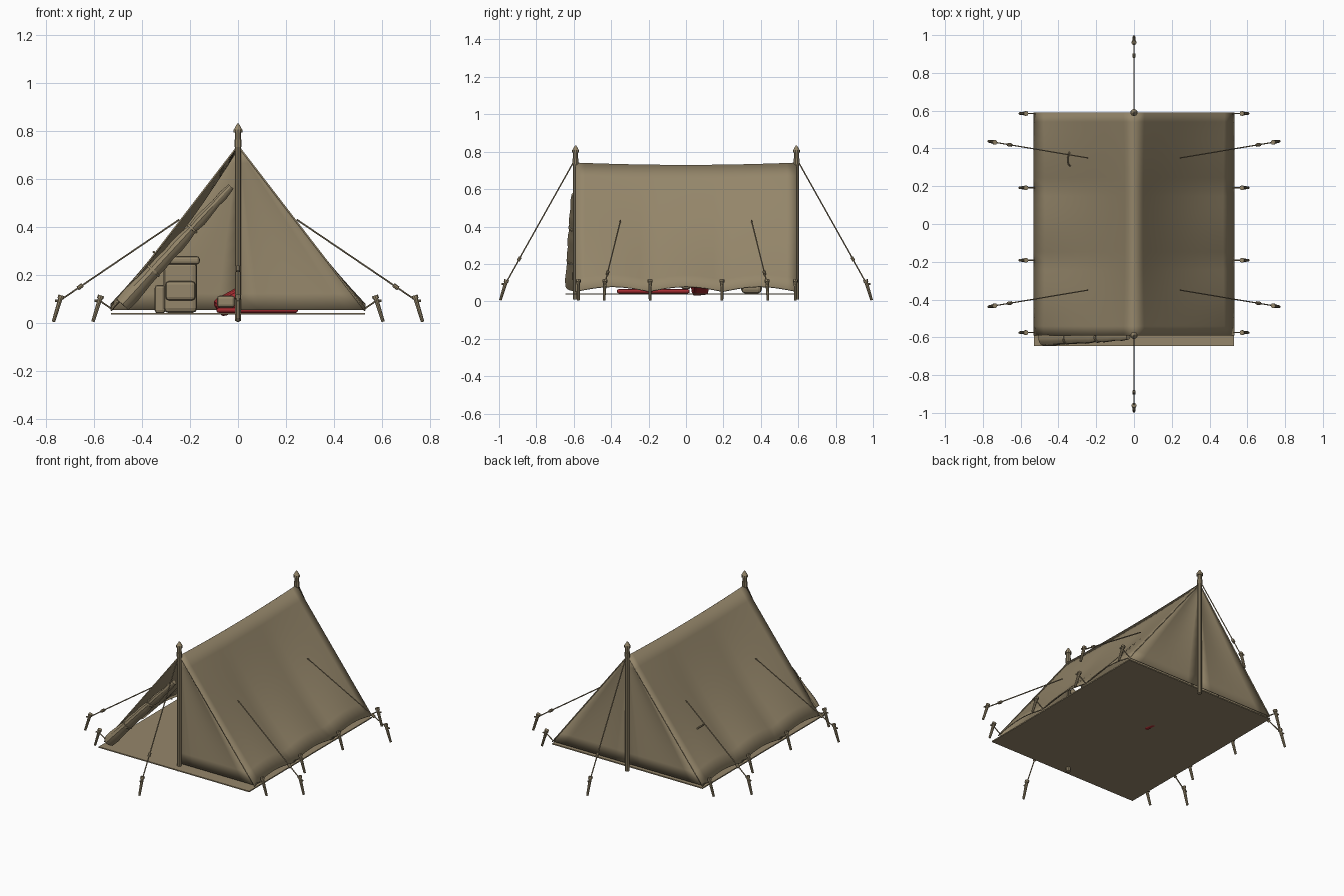
import bpy, bmesh, math
from mathutils import Vector, Matrix, Euler

if "Cube" in bpy.data.objects:
    bpy.data.objects.remove(bpy.data.objects["Cube"])


def material(name, rgb):
    m = bpy.data.materials.new(name)
    m.diffuse_color = (*rgb, 1)
    m.use_nodes = True
    m.node_tree.nodes["Principled BSDF"].inputs["Base Color"].default_value = m.diffuse_color
    return m


KHAKI = material("khaki_canvas", (0.30, 0.24, 0.145))
RED = material("red_bedding", (0.38, 0.025, 0.03))


def finish(name, bm, mat=KHAKI, smooth=None):
    bmesh.ops.recalc_face_normals(bm, faces=bm.faces)
    me = bpy.data.meshes.new(name)
    bm.to_mesh(me)
    bm.free()
    me.materials.append(mat)
    ob = bpy.data.objects.new(name, me)
    bpy.context.collection.objects.link(ob)
    if smooth:
        bpy.context.view_layer.objects.active = ob
        ob.select_set(True)
        bpy.ops.object.shade_smooth_by_angle(angle=math.radians(smooth))
        ob.select_set(False)
    return ob


def rod(bm, a, b, r1, r2=None, n=8):
    """Straight tapered rod from a to b."""
    a, b = Vector(a), Vector(b)
    d = b - a
    mat = Matrix.Translation((a + b) / 2) @ d.to_track_quat('Z', 'Y').to_matrix().to_4x4()
    bmesh.ops.create_cone(bm, cap_ends=True, segments=n, radius1=r1,
                          radius2=r1 if r2 is None else r2, depth=d.length, matrix=mat)


def sheet(name, f, nu, nv, thick=0.006):
    """Cloth surface from a function of u and v."""
    bm = bmesh.new()
    g = [[bm.verts.new(f(i / nu, j / nv)) for j in range(nv + 1)] for i in range(nu + 1)]
    for i in range(nu):
        for j in range(nv):
            bm.faces.new((g[i][j], g[i + 1][j], g[i + 1][j + 1], g[i][j + 1]))
    bmesh.ops.remove_doubles(bm, verts=bm.verts, dist=1e-5)
    ob = finish(name, bm, smooth=30)
    s = ob.modifiers.new("thickness", 'SOLIDIFY')
    s.thickness, s.offset = thick, 0
    return ob


def box(name, loc, size, mat=KHAKI, bevel=0.015, rot=(0, 0, 0)):
    bm = bmesh.new()
    bmesh.ops.create_cube(bm, size=1)
    bmesh.ops.scale(bm, vec=size, verts=bm.verts)
    bmesh.ops.bevel(bm, geom=bm.edges[:], offset=bevel, segments=2, affect='EDGES', profile=0.5)
    bmesh.ops.transform(bm, verts=bm.verts,
                        matrix=Matrix.Translation(loc) @ Euler(rot).to_matrix().to_4x4())
    return finish(name, bm, mat)


# roof: sagging ridge, sides drawn in, eaves scalloped between pegs
def roof(side):
    def f(u, t):
        y = -0.59 + 1.18 * u
        k = 1 - (y / 0.59) ** 2
        ridge = 0.74 - 0.012 * k
        eave = 0.052 + 0.026 * abs(math.sin(3 * math.pi * u))
        sag = 0.032 * k * math.sin(math.pi * t)
        return (side * (0.53 * t - 0.79 * sag), y, ridge + (eave - ridge) * t - 0.61 * sag)
    return f


# triangular end walls
def wall(side, y):
    def f(u, v):
        sag = 0.012 * math.sin(math.pi * u) * math.sin(math.pi * v)
        return (side * 0.527 * u * v, y - math.copysign(sag, y), 0.735 - 0.68 * u)
    return f


for s, n in ((-1, "left"), (1, "right")):
    sheet("roof_" + n, roof(s), 24, 10)
    sheet("back_wall_" + n, wall(s, 0.585), 10, 6, 0.005)
sheet("front_door_closed", wall(1, -0.582), 10, 6, 0.005)

# ground sheet
bm = bmesh.new()
bmesh.ops.create_cube(bm, size=1, matrix=Matrix.Translation((0, -0.0275, 0.039))
                      @ Matrix.Diagonal((1.06, 1.235, 0.007, 1)))
finish("ground_sheet", bm)

# rolled door: lumpy tapered roll along the left roof edge
bm = bmesh.new()
top, bot = Vector((-0.03, -0.598, 0.570)), Vector((-0.482, -0.608, 0.078))
rot = (bot - top).to_track_quat('Z', 'Y').to_matrix()
rings, N = [], 12
for i in range(15):
    t = i / 14
    r = 0.014 + 0.022 * t ** 0.7 + 0.0025 * math.sin(i * 2.1)
    if i in (5, 10):
        r *= 0.86
    c = top.lerp(bot, t)
    rings.append([bm.verts.new(c + rot @ Vector((
        r * (1 + 0.07 * math.sin(3 * a + 1.5 * t)) * math.cos(a),
        r * (1 + 0.07 * math.sin(3 * a + 1.5 * t)) * math.sin(a), 0)))
        for a in (2 * math.pi * k / N for k in range(N))])
for p, q in zip(rings, rings[1:]):
    for k in range(N):
        bm.faces.new((p[k], p[(k + 1) % N], q[(k + 1) % N], q[k]))
bm.faces.new(rings[0])
bm.faces.new(rings[-1])
finish("front_door_rolled", bm, smooth=30)
bm = bmesh.new()
for t in (5 / 14, 10 / 14):
    c, d = top.lerp(bot, t), (bot - top).normalized() * 0.005
    rod(bm, c - d, c + d, 0.017 + 0.021 * t ** 0.7, n=12)
finish("door_ties", bm)

# poles with pointed caps
for y, n in ((-0.59, "front"), (0.59, "back")):
    bm = bmesh.new()
    rod(bm, (0, y, 0.01), (0, y, 0.80), 0.0135, n=10)
    rod(bm, (0, y, 0.795), (0, y, 0.808), 0.019, n=10)
    rod(bm, (0, y, 0.808), (0, y, 0.832), 0.018, 0.004, n=10)
    rod(bm, (0, y, 0.735), (0, y, 0.765), 0.016, n=10)
    finish(n + "_pole", bm)


# pegs lean with their heads toward the tent
def peg(bm, foot, inward):
    foot, inward = Vector(foot), Vector(inward).normalized()
    head = foot + inward * 0.031 + Vector((0, 0, 0.1))
    d = (head - foot).normalized()
    rod(bm, foot, head, 0.007, 0.0095)
    rod(bm, head - d * 0.004, head + d * 0.01, 0.013)
    rod(bm, head - d * 0.014, head - d * 0.014 - inward * 0.02, 0.005, n=6)
    return head - d * 0.012


pegs, ropes, sliders = bmesh.new(), bmesh.new(), bmesh.new()


def guy(start, foot, inward, t):
    end = peg(pegs, foot, inward)
    start = Vector(start)
    rod(ropes, start, end, 0.0035, n=6)
    if t:
        c, d = start.lerp(end, t), (end - start).normalized() * 0.012
        rod(sliders, c - d, c + d, 0.009)


for s in (-1, 1):
    for y in (-0.575, -0.192, 0.192, 0.585):
        guy((s * 0.525, y, 0.058), (s * 0.605, y, 0.006), (-s, 0, 0), None)
    for q in (-1, 1):
        guy((s * 0.245, q * 0.35, 0.432), (s * 0.77, q * 0.438, 0.006),
            (-s, -0.16 * q, 0), 0.83)
    guy((0, s * 0.595, 0.755), (0, s * 0.993, 0.006), (0, -s, 0), 0.80)
finish("pegs", pegs)
finish("guy_ropes", ropes)
finish("rope_sliders", sliders)

# backpack in the back left corner
px, py = -0.24, 0.35
box("pack_body", (px, py, 0.15), (0.14, 0.11, 0.215), bevel=0.02)
box("pack_lid", (px + 0.003, py - 0.003, 0.262), (0.155, 0.12, 0.035), bevel=0.012)
box("pack_pocket", (px, py - 0.065, 0.135), (0.125, 0.04, 0.08), bevel=0.014)
box("pack_side_pocket", (px - 0.085, py, 0.10), (0.045, 0.085, 0.12), bevel=0.014)
bm = bmesh.new()
pts = [Vector((-0.328 - 0.024 * math.sin(a), 0.35 + 0.042 * math.cos(a) - 0.01 * math.sin(a),
               0.275 + 0.022 * math.sin(a))) for a in (math.tau * k / 14 for k in range(14))]
for k in range(14):
    rod(bm, pts[k - 1], pts[k], 0.005, n=6)
finish("pack_strap", bm)

# bedding and a small box
box("sleeping_mat", (0.08, -0.175, 0.054), (0.34, 0.39, 0.022), RED, 0.009)
box("pillow", (0.0, 0.08, 0.105), (0.20, 0.09, 0.075), RED, 0.02, (0.1, -0.5, 0.1))
box("small_bag", (-0.05, 0.0, 0.09), (0.075, 0.05, 0.05), KHAKI, 0.012)
